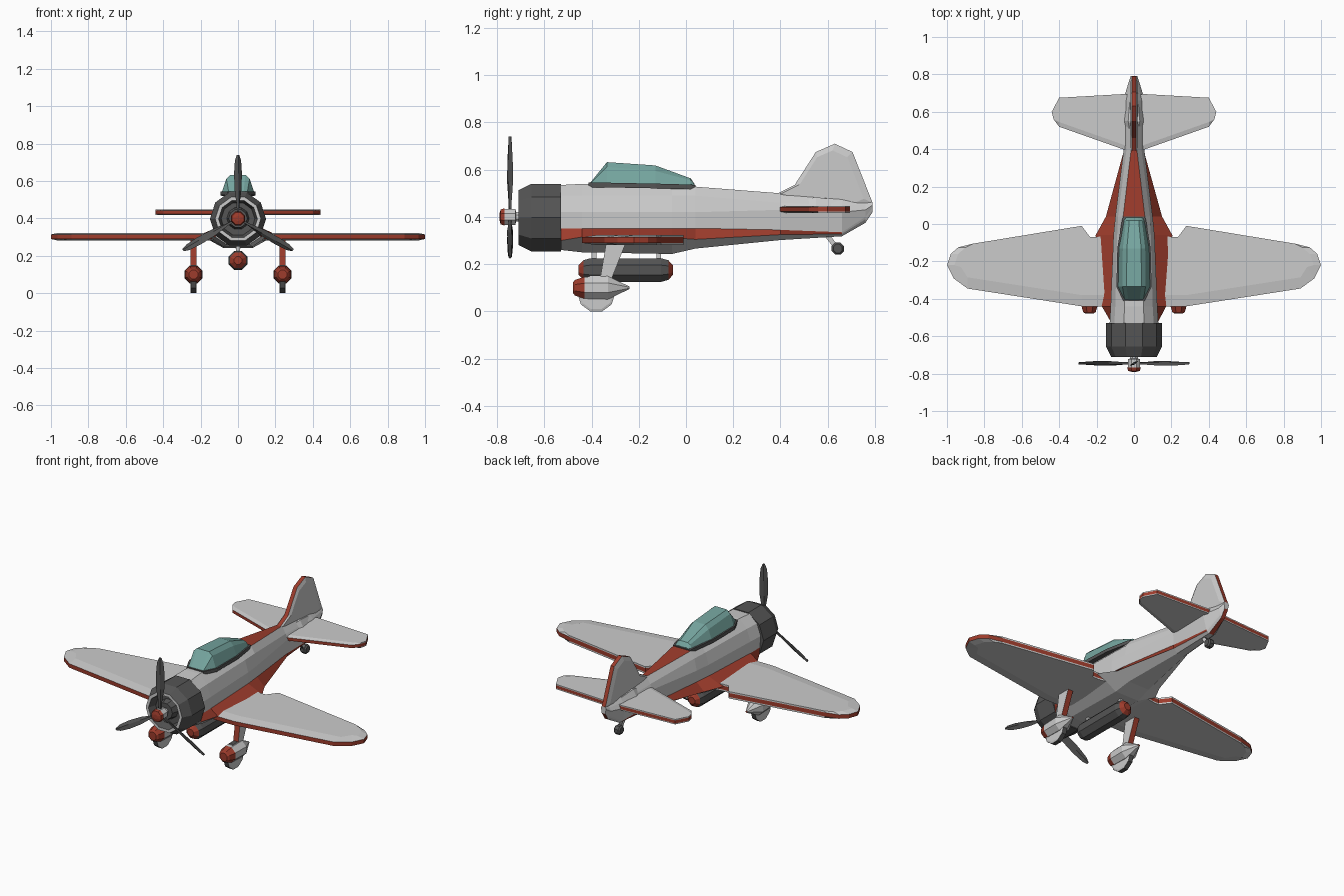
import bpy, bmesh, math
from mathutils import Vector, Matrix

if "Cube" in bpy.data.objects:
    bpy.data.objects.remove(bpy.data.objects["Cube"])


def mat(name, *rgb):
    m = bpy.data.materials.new(name)
    m.diffuse_color = (*rgb, 1)
    m.use_nodes = True
    m.node_tree.nodes["Principled BSDF"].inputs["Base Color"].default_value = m.diffuse_color
    return m


GREY = mat("grey", .52, .52, .52)
RED = mat("red", .34, .045, .025)
DARK = mat("dark", .09, .09, .09)
TEAL = mat("teal_glass", .18, .38, .35)


def loft(name, rings, mats=(GREY,), pick=None, mirror=False, caps=True):
    """Skin equal-length closed rings; pick(ring, side) gives a material index, ring -1 = caps."""
    bm = bmesh.new()
    rows = [[bm.verts.new(p) for p in r] for r in rings]
    n = len(rows[0])
    for i in range(len(rows) - 1):
        for j in range(n):
            k = (j + 1) % n
            f = bm.faces.new((rows[i][j], rows[i][k], rows[i + 1][k], rows[i + 1][j]))
            f.material_index = pick(i, j) if pick else 0
    if caps:
        for r in (rows[0], rows[-1]):
            f = bm.faces.new(r)
            f.material_index = pick(-1, 0) if pick else 0
    bmesh.ops.recalc_face_normals(bm, faces=bm.faces)
    me = bpy.data.meshes.new(name)
    bm.to_mesh(me)
    bm.free()
    for m in mats:
        me.materials.append(m)
    ob = bpy.data.objects.new(name, me)
    bpy.context.collection.objects.link(ob)
    if mirror:
        ob.modifiers.new("mirror", 'MIRROR').use_axis[0] = True
        ob.modifiers["mirror"].use_mirror_merge = False
    return ob


def sym(y, half):
    """Full cross-section at y from its right half, top to bottom."""
    return [(x, y, z) for x, z in half] + [(-x, y, z) for x, z in reversed(half)]


def turned(name, x, z, profile, sides, mats=(GREY,), pick=None, turn=.5, mirror=False):
    """Faceted solid turned about a y-parallel axis; profile = (y, radius)."""
    a = [2 * math.pi * (j + turn) / sides for j in range(sides)]
    return loft(name, [[(x + r * math.sin(t), y, z + r * math.cos(t)) for t in a]
                       for y, r in profile], mats, pick, mirror)


def disc(name, x, y, z, profile, sides, mats, pick=None, mirror=False):
    """Wheel turned about an x-parallel axis; profile = (x offset, radius)."""
    a = [2 * math.pi * (j + .5) / sides for j in range(sides)]
    return loft(name, [[(x + dx, y + r * math.sin(t), z + r * math.cos(t)) for t in a]
                       for dx, r in profile], mats, pick, mirror)


def slab(name, x, outline, layers, mirror=False, edge=RED):
    """Side-view outline (y, z) skinned across x; layers = (x offset, scale)."""
    c = sum((Vector(p) for p in outline), Vector((0, 0))) / len(outline)
    rings = [[(x + dx, *(c + (Vector(p) - c) * s)) for p in outline] for dx, s in layers]
    mid = (len(layers) - 2) // 2
    return loft(name, rings, (GREY, edge), lambda i, j: int(i == mid), mirror)


def foil(name, outline, z, band, rise, lead, split):
    """Plan outline (x, y) with a red edge band and sloping leading edge."""
    inner = [(x - (.04 if x > .9 else 0), y + (lead if y < split else 0)) for x, y in outline]
    rings = [[(x, y, z + h) for x, y in o] for o, h in
             ((inner, -rise), (outline, -band), (outline, band), (inner, rise))]
    return loft(name, rings, (GREY, RED), lambda i, j: int(i == 1), True)


# Fuselage: half sections top flat, shoulder, side, fillet start, fillet edge, belly
secs = [
    (-.53, [(.055, .535), (.105, .49), (.13, .42), (.125, .35), (.12, .30), (.06, .26)]),
    (-.44, [(.05, .54), (.10, .49), (.125, .42), (.125, .35), (.172, .315), (.08, .25)]),
    (-.06, [(.05, .53), (.09, .49), (.11, .42), (.11, .352), (.205, .312), (.08, .243)]),
    (.04, [(.058, .528), (.085, .49), (.10, .42), (.10, .352), (.15, .305), (.07, .266)]),
    (.40, [(.015, .50), (.04, .46), (.055, .43), (.052, .345), (.05, .325), (.025, .302)]),
    (.66, [(.015, .48), (.04, .45), (.058, .42), (.035, .335), (.03, .328), (.015, .318)]),
    (.76, [(.012, .465), (.02, .45), (.028, .43), (.02, .40), (.018, .39), (.012, .375)]),
    (.79, [(.012, .462), (.015, .456), (.018, .45), (.015, .44), (.013, .43), (.012, .42)])]
loft("fuselage", [sym(y, h) for y, h in secs], (GREY, RED),
     lambda i, j: int((j in (3, 7) and 0 <= i < 5) or (j == 11 and i >= 3) or (j == 5 and i >= 5)))

# Cowling with pale intake lip
turned("engine_cowling", 0, .397, [(-.53, .15), (-.655, .15), (-.71, .122), (-.71, .104), (-.66, .09)],
       10, (DARK, GREY), lambda i, j: int(i == 2))
turned("engine_block", 0, .4, [(-.66, .06), (-.70, .05)], 10, (DARK,))

# Propeller hub, red spinner tip and three twisted blades
turned("propeller_hub", 0, .40, [(-.70, .022), (-.72, .022), (-.722, .036), (-.768, .036)], 8)
turned("spinner", 0, .40, [(-.768, .04), (-.785, .034), (-.79, .014)], 8, (RED, GREY),
       lambda i, j: int(i == 9))
stations = [(.02, .008, 45), (.07, .010, 45), (.15, .022, 35), (.24, .024, 28), (.31, .018, 24), (.34, .007, 22)]
for k in range(3):
    spin = Matrix.Rotation(k * math.tau / 3, 3, 'Y')
    rings = []
    for r, w, tw in stations:
        twist = Matrix.Rotation(math.radians(tw), 3, 'Z')
        rings.append([spin @ (twist @ Vector((x, y, 0)) + Vector((0, 0, r))) + Vector((0, -.745, .40))
                      for x, y in ((w, 0), (0, .007), (-w, 0), (0, -.007))])
    loft(f"propeller_blade_{k + 1}", rings, (DARK,))

# Canopy on a dark sill
glass = [(-.405, [(.03, .545), (.05, .542), (.055, .53)]),
         (-.335, [(.04, .632), (.062, .612), (.09, .53)]),
         (-.13, [(.038, .618), (.06, .595), (.085, .53)]),
         (.02, [(.025, .563), (.042, .555), (.06, .525)]),
         (.036, [(.02, .54), (.04, .535), (.056, .52)])]
loft("canopy", [sym(y, h) for y, h in glass], (TEAL,))
loft("canopy_sill", [sym(y, [(w, z), (w, z - .02)]) for y, w, z in
     ((-.412, .056, .545), (-.335, .094, .545), (-.13, .089, .541), (.02, .064, .537), (.04, .058, .534))], (DARK,))

# Wings
foil("wing", [(.09, -.44), (.28, -.44), (.89, -.345), (.965, -.29), (1, -.22), (.98, -.16),
              (.94, -.125), (.86, -.105), (.28, -.01), (.235, -.07), (.2, -.07), (.09, -.05)],
     .302, .012, .021, .06, -.27)
# Tailplane
foil("tailplane", [(.02, .39), (.06, .40), (.40, .52), (.43, .56), (.44, .60), (.40, .675),
                   (.05, .695), (.02, .69)], .432, .009, .015, .025, .55)
# Tailplane root fairing
turned("tailplane_fairing", 0, .43, [(.39, .02), (.55, .062), (.70, .04)], 6, (GREY,))

# Fin with red edge
slab("tail_fin", 0, [(.37, .49), (.46, .535), (.55, .675), (.63, .71), (.705, .675), (.79, .46), (.70, .42), (.45, .45)],
     [(-.02, .82), (-.012, 1), (.012, 1), (.02, .82)])

# Main landing gear
slab("gear_leg", .238, [(-.338, .29), (-.255, .29), (-.318, .13), (-.365, .13)],
     [(-.017, 1), (.017, 1)], True)
turned("wheel_spat", .238, .1, [(-.478, .026), (-.47, .036), (-.43, .05), (-.33, .053), (-.24, .006)],
       8, (GREY, RED), lambda i, j: int(i in (-1, 0, 1)), mirror=True)
disc("main_wheel", .238, -.38, .076, [(-.017, .07), (-.014, .08), (.014, .08), (.017, .07)], 10,
     (GREY, DARK), lambda i, j: int(i == 1), True)

# Drop tank and its struts
turned("drop_tank", 0, .175, [(-.455, .022), (-.435, .045), (-.405, .054), (-.105, .054), (-.075, .045), (-.055, .022)],
       8, (DARK, RED), lambda i, j: int(i != 2 and i != 1 and i != 3) if i != -1 else 1)
for side, y in (("front", -.39), ("rear", -.115)):
    slab(f"tank_strut_{side}", 0, [(y - .01, .21), (y + .01, .21), (y + .01, .27), (y - .01, .27)],
         [(-.01, 1), (.01, 1)], edge=GREY)

# Tail wheel
slab("tail_wheel_strut", 0, [(.575, .335), (.60, .335), (.65, .27), (.632, .26)], [(-.01, 1), (.01, 1)], edge=DARK)
disc("tail_wheel", 0, .643, .266, [(-.02, .02), (-.012, .028), (.012, .028), (.02, .02)], 8, (DARK,))
